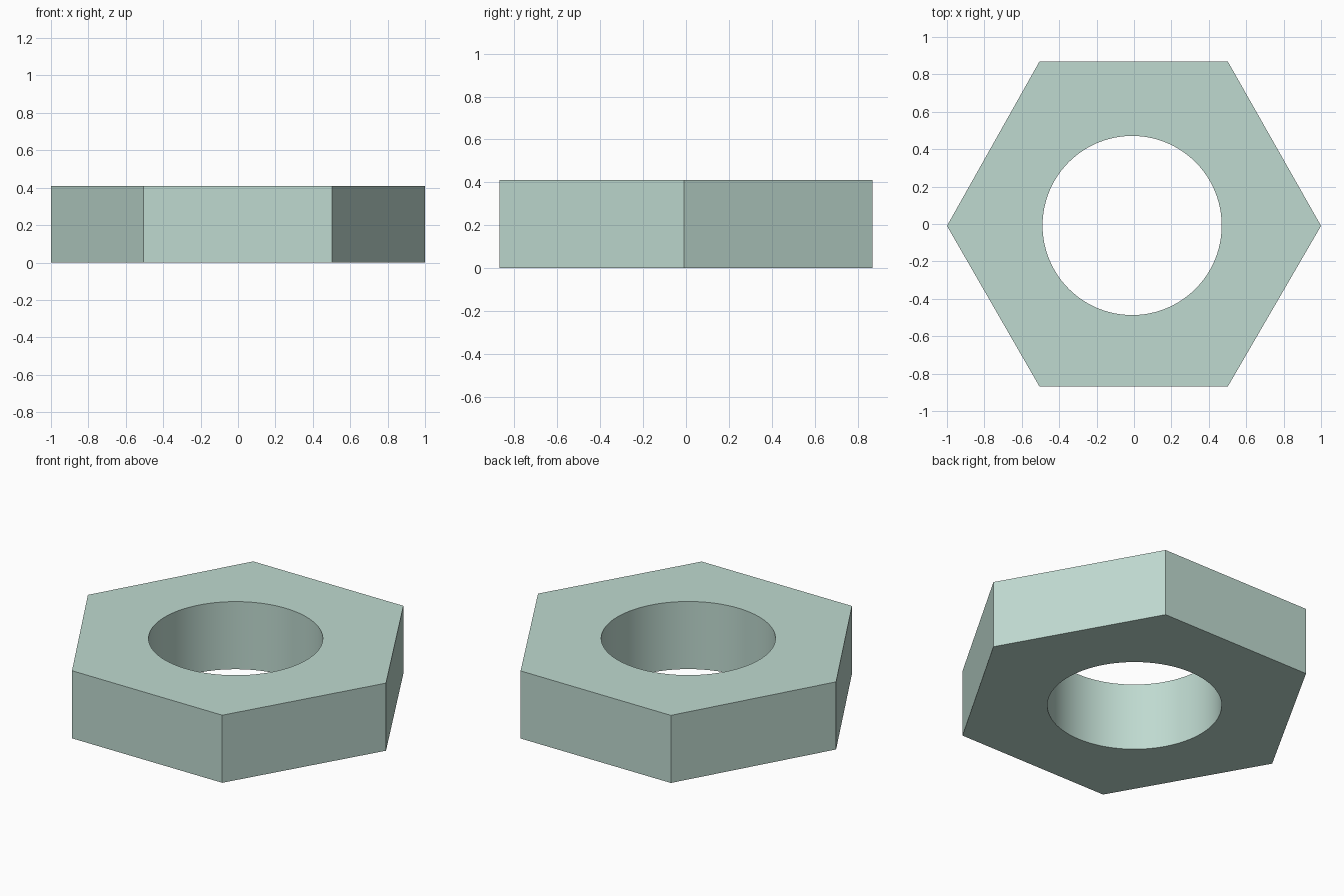
import bpy, bmesh, math

if "Cube" in bpy.data.objects:
    bpy.data.objects.remove(bpy.data.objects["Cube"])

HEIGHT = 0.41


def prism(name, outline, z0, z1):
    """Closed prism from a counter-clockwise outline."""
    bm = bmesh.new()
    face = bm.faces.new([bm.verts.new((x, y, z0)) for x, y in outline])
    top = bmesh.ops.extrude_face_region(bm, geom=[face])["geom"]
    bmesh.ops.translate(bm, vec=(0, 0, z1 - z0),
                        verts=[v for v in top if isinstance(v, bmesh.types.BMVert)])
    bmesh.ops.recalc_face_normals(bm, faces=bm.faces)
    mesh = bpy.data.meshes.new(name)
    bm.to_mesh(mesh)
    bm.free()
    obj = bpy.data.objects.new(name, mesh)
    bpy.context.collection.objects.link(obj)
    return obj


# Hexagonal body
nut = prism("hex_nut", [(1, -0.01), (0.502, 0.868), (-0.506, 0.868),
                        (-1, -0.01), (-0.506, -0.868), (0.502, -0.868)], 0, HEIGHT)

# Round bore, very slightly off centre
N = 96
bore = prism("bore_cutter", [(-0.01 + 0.479 * math.cos(math.tau * i / N),
                              -0.008 + 0.479 * math.sin(math.tau * i / N))
                             for i in range(N)], -0.2, HEIGHT + 0.2)
bore.hide_render = True
bore.hide_set(True)

cut = nut.modifiers.new("bore", "BOOLEAN")
cut.operation = "DIFFERENCE"
cut.solver = "EXACT"
cut.object = bore

# Apply the cut, then smooth only the bore wall
bpy.context.view_layer.objects.active = nut
nut.select_set(True)
bpy.ops.object.modifier_apply(modifier=cut.name)
bpy.data.objects.remove(bore)
bpy.ops.object.shade_smooth_by_angle(angle=math.radians(30))

# Pale green finish
mat = bpy.data.materials.new("pale_green")
mat.diffuse_color = (0.52, 0.70, 0.63, 1)
mat.use_nodes = True
mat.node_tree.nodes["Principled BSDF"].inputs["Base Color"].default_value = mat.diffuse_color
nut.data.materials.clear()
nut.data.materials.append(mat)
